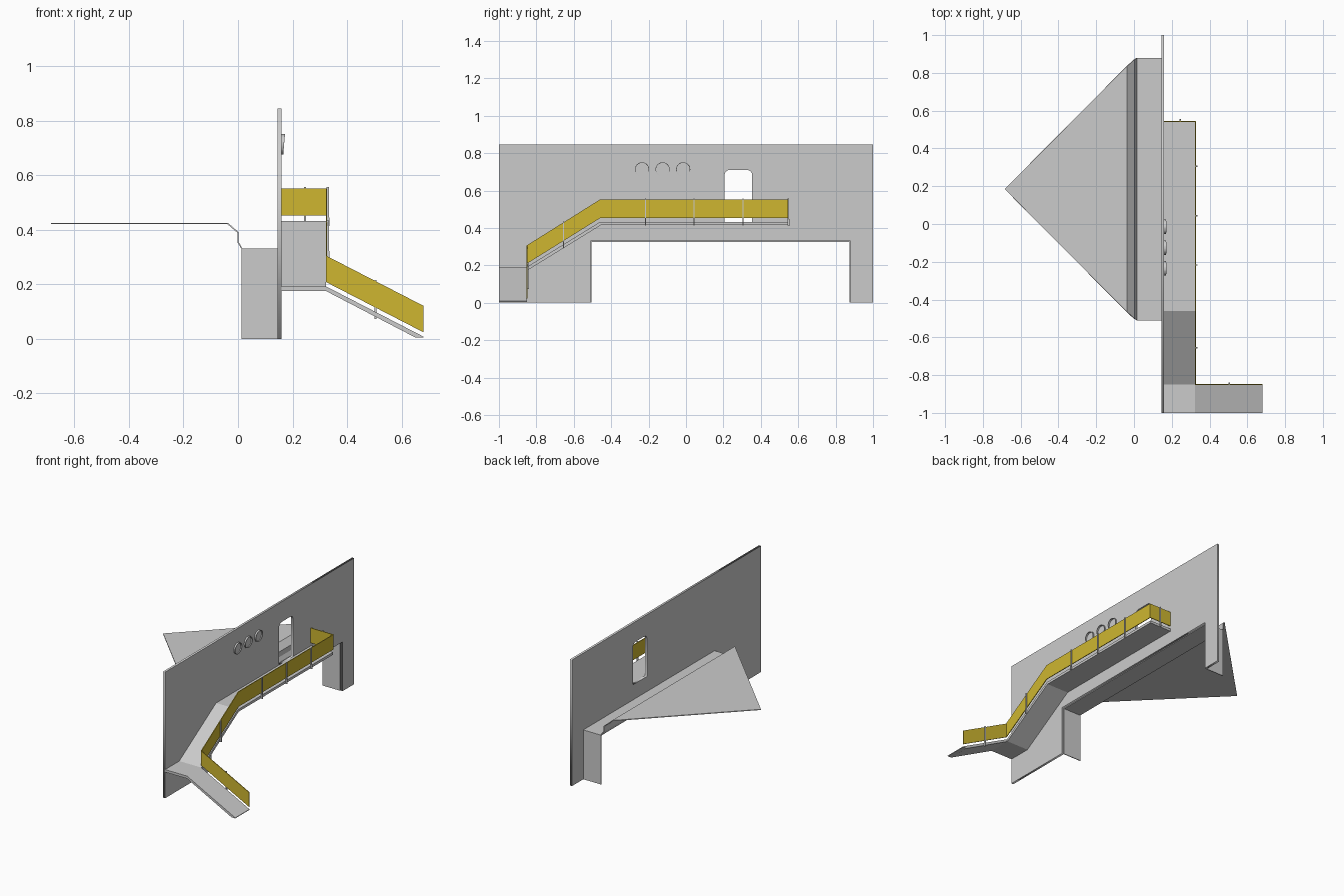
import bpy, bmesh, math
from mathutils import Matrix

if "Cube" in bpy.data.objects:
    bpy.data.objects.remove(bpy.data.objects["Cube"])

yellow = bpy.data.materials.new("rail_yellow")
yellow.diffuse_color = (0.62, 0.47, 0.03, 1)
yellow.use_nodes = True
yellow.node_tree.nodes["Principled BSDF"].inputs["Base Color"].default_value = yellow.diffuse_color


def add_mesh(name, bm, mat=None):
    bmesh.ops.recalc_face_normals(bm, faces=bm.faces)
    me = bpy.data.meshes.new(name)
    bm.to_mesh(me)
    bm.free()
    ob = bpy.data.objects.new(name, me)
    bpy.context.collection.objects.link(ob)
    if mat:
        me.materials.append(mat)
    return ob


def prism(name, pts, axis, a, b, mat=None):
    """Extrude a (y,z) profile along x, or an (x,z) profile along y."""
    bm = bmesh.new()
    place = (lambda u, v: (a, u, v)) if axis == 'x' else (lambda u, v: (u, a, v))
    f = bm.faces.new([bm.verts.new(place(u, v)) for u, v in pts])
    r = bmesh.ops.extrude_face_region(bm, geom=[f])
    vs = [e for e in r['geom'] if isinstance(e, bmesh.types.BMVert)]
    d = (b - a, 0, 0) if axis == 'x' else (0, b - a, 0)
    bmesh.ops.translate(bm, verts=vs, vec=d)
    return add_mesh(name, bm, mat)


def box(bm, x0, x1, y0, y1, z0, z1):
    m = Matrix.Translation(((x0 + x1) / 2, (y0 + y1) / 2, (z0 + z1) / 2)) @ \
        Matrix.Diagonal((x1 - x0, y1 - y0, z1 - z0, 1))
    bmesh.ops.create_cube(bm, size=1, matrix=m)


def plate_with_holes(name, loops, x0, x1):
    """Filled 2D curve with holes, turned upright into the y-z plane."""
    cu = bpy.data.curves.new(name, 'CURVE')
    cu.dimensions, cu.fill_mode, cu.extrude = '2D', 'BOTH', (x1 - x0) / 2
    for loop in loops:
        s = cu.splines.new('POLY')
        s.points.add(len(loop) - 1)
        for p, (u, v) in zip(s.points, loop):
            p.co = (u, v, 0, 1)
        s.use_cyclic_u = True
    tmp = bpy.data.objects.new(name + "_tmp", cu)
    bpy.context.collection.objects.link(tmp)
    bpy.context.view_layer.update()
    me = bpy.data.meshes.new_from_object(
        tmp.evaluated_get(bpy.context.evaluated_depsgraph_get()))
    bpy.data.objects.remove(tmp)
    me.transform(Matrix(((0, 0, 1, (x0 + x1) / 2), (1, 0, 0, 0), (0, 1, 0, 0), (0, 0, 0, 1))))
    bm = bmesh.new()
    bm.from_mesh(me)
    bpy.data.meshes.remove(me)
    bmesh.ops.remove_doubles(bm, verts=bm.verts, dist=1e-5)
    return add_mesh(name, bm)


# main wall with passage notch and doorway
Y0, Y1 = -0.51, 0.88
outline = [(-1, 0), (Y0, 0), (Y0, 0.33), (Y1, 0.33), (Y1, 0), (1, 0), (1, 0.845), (-1, 0.845)]
r = 0.028
door = [(0.206, 0.432), (0.354, 0.432)]
for cy, start in ((0.354 - r, 0), (0.206 + r, 90)):
    for i in range(5):
        t = math.radians(start + i * 22.5)
        door.append((cy + r * math.cos(t), 0.71 - r + r * math.sin(t)))
plate_with_holes("main_wall", [outline, door], 0.145, 0.16)

# passage side panels
for name, y, s in (("passage_panel_front", Y0, 1), ("passage_panel_back", Y1, -1)):
    prism(name, [(0.012, 0), (0.145, 0), (0.145, 0.33), (0.012, 0.33)], 'y', y, y + s * 0.005)

# passage roof folding up into the triangular canopy
bm = bmesh.new()
mid = (Y0 + Y1) / 2
prev = [bm.verts.new((-0.685, mid, 0.423))]
for x, z, w in ((-0.038, 0.423, 0.65), (0, 0.39, 0.685), (0, 0.355, 0.685),
                (0.016, 0.328, 0.695), (0.145, 0.328, 0.695)):
    row = [bm.verts.new((x, mid - w, z)), bm.verts.new((x, mid + w, z))]
    bm.faces.new(prev + row[::-1] if len(prev) == 2 else prev + row)
    prev = row
canopy = add_mesh("canopy", bm)
sol = canopy.modifiers.new("thickness", 'SOLIDIFY')
sol.thickness, sol.offset = 0.005, 0

# raised walkway, slope and landing in one profile
prism("walkway", [(0.545, 0.432), (-0.46, 0.432), (-0.85, 0.192), (-1, 0.192),
                  (-1, 0.175), (-0.845, 0.175), (-0.455, 0.415), (0.545, 0.415)],
      'x', 0.16, 0.323)
# lower ramp
prism("lower_ramp", [(0.323, 0.192), (0.68, 0.008), (0.68, 0.004), (0.652, 0.004),
                     (0.323, 0.175)], 'y', -1, -0.85)

# yellow railing panels
prism("side_rail", [(0.545, 0.552), (-0.46, 0.552), (-0.852, 0.306), (-0.852, 0.208),
                    (-0.46, 0.452), (0.545, 0.452)], 'x', 0.322, 0.327, yellow)
prism("end_rail", [(0.16, 0.452), (0.327, 0.452), (0.327, 0.552), (0.16, 0.552)],
      'y', 0.541, 0.546, yellow)
prism("ramp_rail", [(0.323, 0.208), (0.68, 0.024), (0.68, 0.121), (0.323, 0.305)],
      'y', -0.853, -0.848, yellow)


# railing posts, each with a wider foot bracket
def post(name, x, y, top, along_y):
    bm = bmesh.new()
    h = 0.0035
    for depth, lo, hi in ((0.006, top - 0.14, top), (0.009, top - 0.142, top - 0.112)):
        if along_y:
            box(bm, x - 0.002, x + depth, y - h, y + h, lo, hi)
        else:
            box(bm, x - h, x + h, y - 0.002, y + depth, lo, hi)
    add_mesh(name, bm)


for i, (y, top) in enumerate(((0.305, 0.556), (0.043, 0.556), (-0.217, 0.556), (-0.655, 0.434))):
    post(f"side_post_{i + 1}", 0.327, y, top, True)
post("end_post", 0.245, 0.546, 0.556, False)
post("ramp_post", 0.505, -0.848, 0.215, False)

# three round hooded rings on the wall
N = 32
for k in range(3):
    bm = bmesh.new()
    cy, cz = -0.235 + k * 0.11, 0.713
    rings = []
    for rad, outer in ((0.038, False), (0.038, True), (0.035, True), (0.035, False)):
        ring = []
        for i in range(N):
            t = 2 * math.pi * i / N
            x = 0.169 + 0.003 * math.sin(t) if outer else 0.159
            ring.append(bm.verts.new((x, cy + rad * math.cos(t), cz + rad * math.sin(t))))
        rings.append(ring)
    for j in range(4):
        a, b = rings[j], rings[(j + 1) % 4]
        for i in range(N):
            n = (i + 1) % N
            bm.faces.new((a[i], a[n], b[n], b[i]))
    add_mesh(f"wall_ring_{k + 1}", bm)
